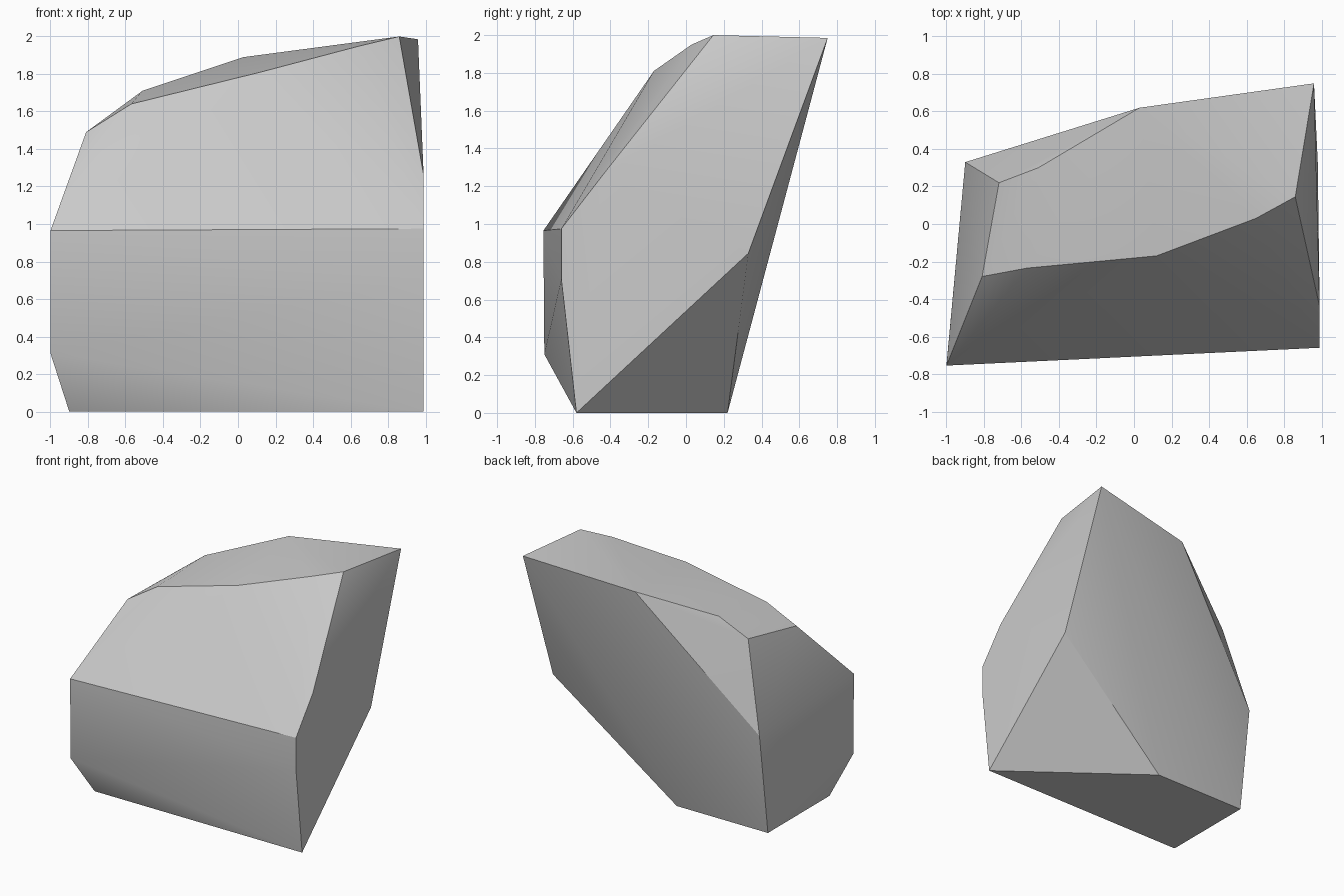
import bpy
import bmesh
import math

default_cube = bpy.data.objects.get("Cube")
if default_cube:
    bpy.data.objects.remove(default_cube, do_unlink=True)


def make_material(name, colour):
    material = bpy.data.materials.new(name)
    material.use_nodes = True
    material.diffuse_color = colour
    shader = next(n for n in material.node_tree.nodes if n.type == "BSDF_PRINCIPLED")
    shader.inputs["Base Color"].default_value = colour
    shader.inputs["Roughness"].default_value = 0.8
    return material


def hull_object(name, outlines, material):
    """Wrap a convex, faceted solid around a set of corner outlines."""
    bm = bmesh.new()
    for outline in outlines:
        for corner in outline:
            bm.verts.new(corner)
    hull = bmesh.ops.convex_hull(bm, input=bm.verts)
    loose = {v for v in hull["geom_interior"] + hull["geom_unused"]
             if isinstance(v, bmesh.types.BMVert)}
    bmesh.ops.delete(bm, geom=list(loose), context="VERTS")
    bmesh.ops.recalc_face_normals(bm, faces=bm.faces)
    mesh = bpy.data.meshes.new(name)
    bm.to_mesh(mesh)
    bm.free()
    mesh.materials.append(material)
    rock = bpy.data.objects.new(name, mesh)
    bpy.context.scene.collection.objects.link(rock)
    return rock


# Flat base the boulder rests on
base = [(-.9, -.58, 0), (.99, -.58, 0), (-.07, .22, 0), (-.9, .22, 0)]

# Upright front face
front = [(-1, -.75, .31), (-1, -.755, .965), (.99, -.66, .975), (.99, -.66, .71)]

# Bulges on the side and the back
sides = [(.99, -.44, 1.26), (.98, .33, .845), (-.9, .33, .84)]

# Front and back rims of the tilted top
front_rim = [(-.81, -.28, 1.49), (-.57, -.235, 1.64), (.12, -.17, 1.81),
             (.65, .03, 1.95), (.86, .145, 2)]
back_rim = [(.96, .75, 1.985), (.03, .62, 1.89), (-.51, .3, 1.71), (-.72, .22, 1.55)]

stone = make_material("stone grey", (.6, .6, .6, 1))
boulder = hull_object("boulder", [base, front, sides, front_rim, back_rim], stone)

# Soften shallow creases and keep the strong edges sharp
bpy.ops.object.select_all(action="DESELECT")
boulder.select_set(True)
bpy.context.view_layer.objects.active = boulder
bpy.ops.object.shade_smooth_by_angle(angle=math.radians(30))
